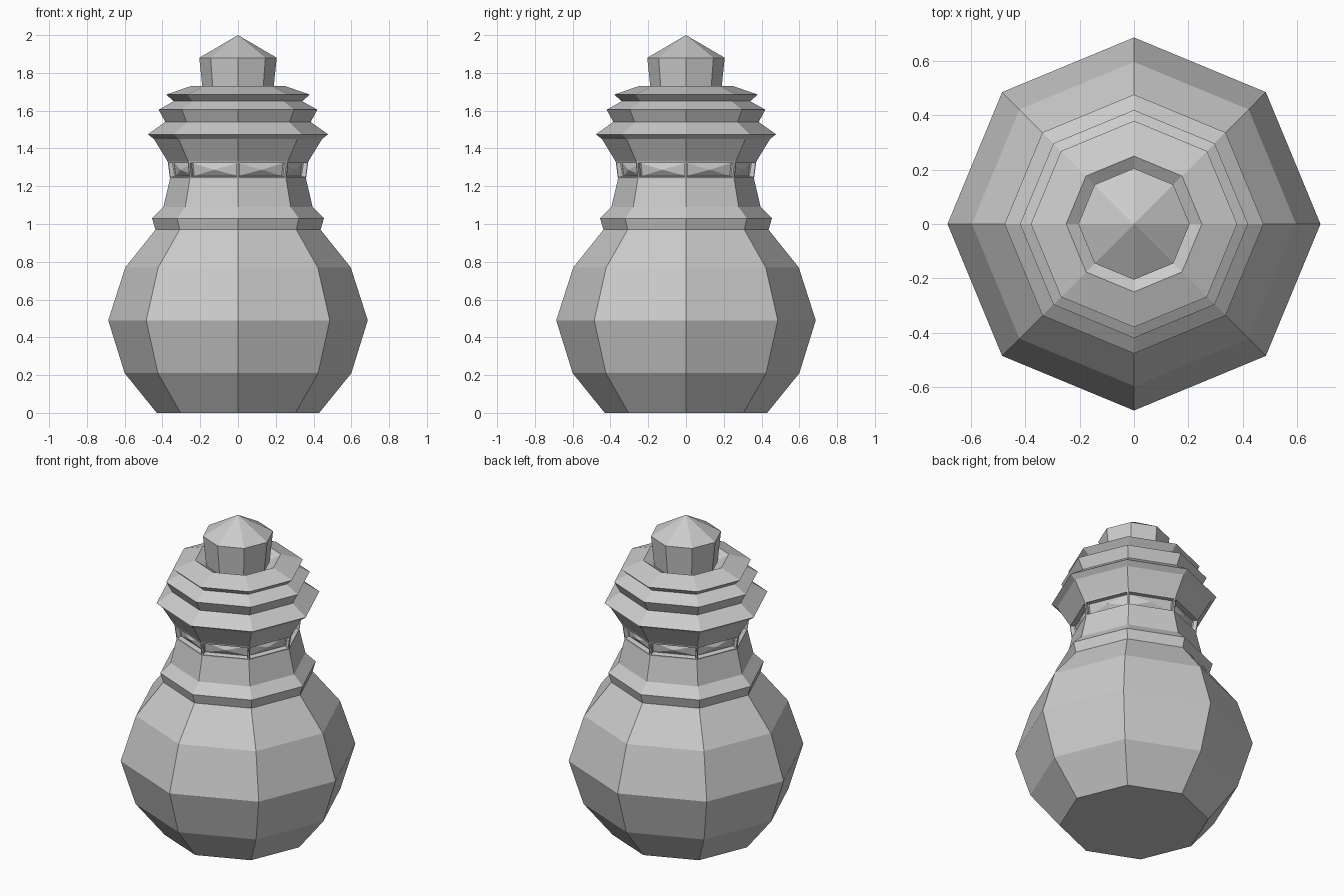
import bpy, bmesh
from math import cos, sin, pi

if "Cube" in bpy.data.objects:
    bpy.data.objects.remove(bpy.data.objects["Cube"])

SIDES = 8


def lathe(name, profile, cap_bottom=False, windows=False):
    """Revolve (radius, height) points into an eight-sided shell."""
    bm = bmesh.new()
    rings = []
    for r, z in profile:
        if r == 0:
            rings.append([bm.verts.new((0, 0, z))] * SIDES)
        else:
            rings.append([bm.verts.new((r * cos(2 * pi * i / SIDES),
                                        r * sin(2 * pi * i / SIDES), z))
                          for i in range(SIDES)])
    for a, b in zip(rings, rings[1:]):
        for i in range(SIDES):
            j = (i + 1) % SIDES
            corners = [a[i], a[j], b[j], b[i]]
            bm.faces.new(list(dict.fromkeys(corners)))
    if cap_bottom:
        bm.faces.new(rings[0][::-1])
    bm.normal_update()
    if windows:
        # Recessed panes, each with a shallow raised point
        panes = bm.faces[:]
        bmesh.ops.inset_individual(bm, faces=panes, thickness=0.011, depth=0)
        bmesh.ops.inset_individual(bm, faces=panes, thickness=0.003, depth=-0.03)
        bm.normal_update()
        bmesh.ops.poke(bm, faces=panes, offset=0.02)
    mesh = bpy.data.meshes.new(name)
    bm.to_mesh(mesh)
    bm.free()
    obj = bpy.data.objects.new(name, mesh)
    bpy.context.collection.objects.link(obj)
    return obj


# Bulbous base
lathe("body", [(0.43, 0), (0.60, 0.21), (0.687, 0.49), (0.597, 0.77),
               (0.437, 0.97)], cap_bottom=True)

# Collar and tapering neck
lathe("neck", [(0.437, 0.97), (0.455, 1.03), (0.395, 1.09), (0.36, 1.24)])

# Ring of eight windows
lathe("window_band", [(0.36, 1.24), (0.372, 1.33)], windows=True)

# Flared eave, stepped roof tiers and the sunken socket on top
lathe("roof", [(0.372, 1.33), (0.387, 1.355), (0.445, 1.45), (0.477, 1.475),
               (0.385, 1.54), (0.42, 1.605), (0.34, 1.65), (0.38, 1.685),
               (0.25, 1.73), (0.185, 1.69)])

# Pointed finial
lathe("finial", [(0.185, 1.69), (0.205, 1.88), (0, 2.0)])
